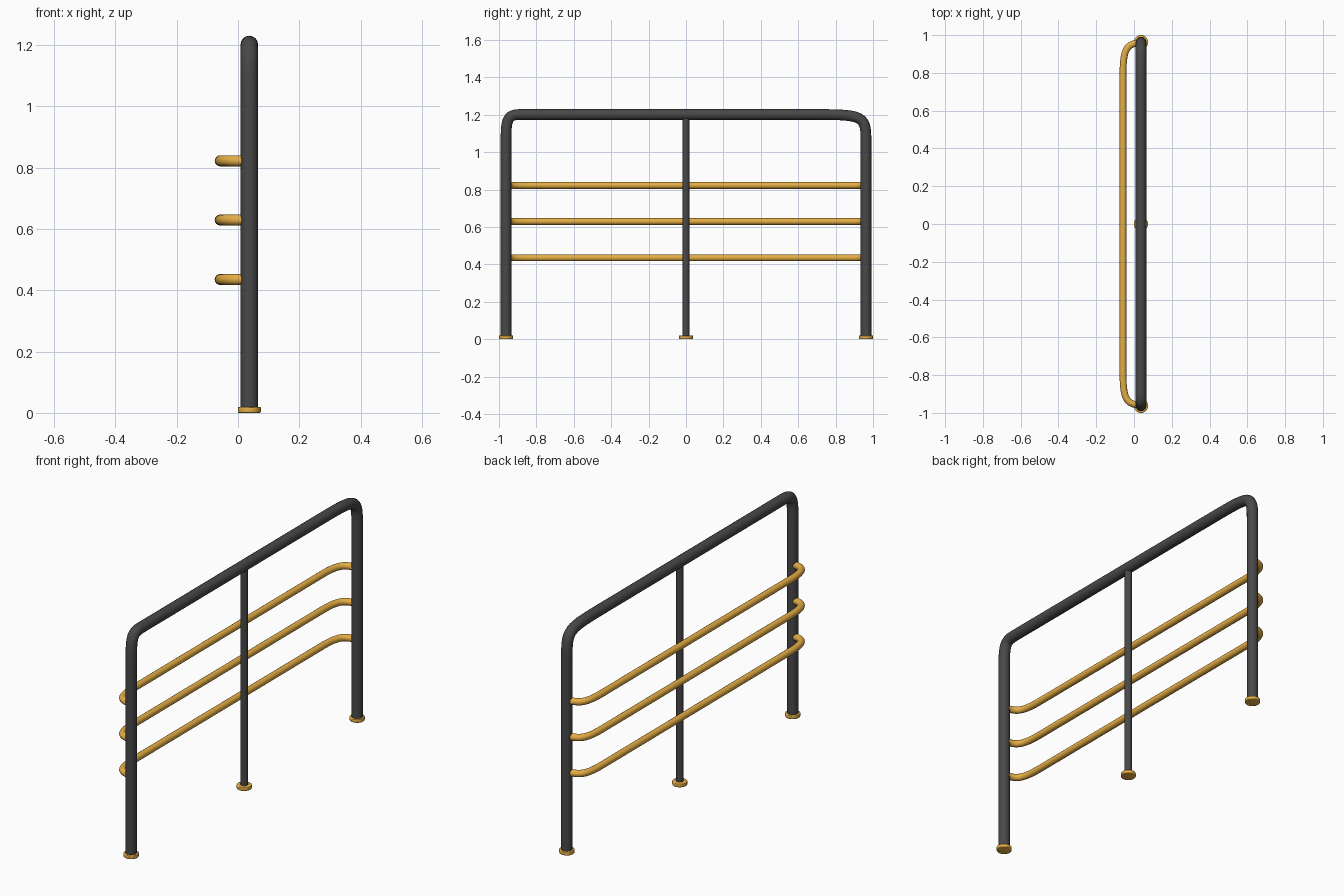
import bpy
from mathutils import Vector

if "Cube" in bpy.data.objects:
    bpy.data.objects.remove(bpy.data.objects["Cube"])


def material(name, color):
    m = bpy.data.materials.new(name)
    m.diffuse_color = color
    m.use_nodes = True
    m.node_tree.nodes["Principled BSDF"].inputs["Base Color"].default_value = m.diffuse_color
    return m


DARK = material("dark_metal", (0.065, 0.065, 0.065, 1))
GOLD = material("yellow_metal", (0.78, 0.42, 0.06, 1))
PX, PY = 0.037, 0.9625   # post position
TOP = 1.2015             # top tube axis height


def finish(ob, name, mat):
    ob.name = name
    ob.data.materials.clear()
    ob.data.materials.append(mat)
    bpy.ops.object.select_all(action='DESELECT')
    ob.select_set(True)
    bpy.context.view_layer.objects.active = ob
    bpy.ops.object.shade_smooth_by_angle()


def tube(name, points, radius, mat):
    """Bent tube; each point is (position, left handle, right handle)."""
    cu = bpy.data.curves.new(name, 'CURVE')
    cu.dimensions = '3D'
    cu.resolution_u = 14
    cu.bevel_depth = radius
    cu.bevel_resolution = 6
    cu.use_fill_caps = True
    sp = cu.splines.new('BEZIER')
    sp.bezier_points.add(len(points) - 1)
    for bp, (co, left, right) in zip(sp.bezier_points, points):
        bp.handle_left_type = bp.handle_right_type = 'FREE'
        bp.co, bp.handle_left, bp.handle_right = co, left, right
    ob = bpy.data.objects.new(name, cu)
    bpy.context.collection.objects.link(ob)
    bpy.ops.object.select_all(action='DESELECT')
    ob.select_set(True)
    bpy.context.view_layer.objects.active = ob
    bpy.ops.object.convert(target='MESH')
    finish(bpy.context.object, name, mat)


def cylinder(name, loc, radius, depth, mat, bevel=0):
    bpy.ops.mesh.primitive_cylinder_add(vertices=32, radius=radius, depth=depth, location=loc)
    ob = bpy.context.object
    if bevel:
        mod = ob.modifiers.new("rounded_rim", 'BEVEL')
        mod.width, mod.segments = bevel, 3
        bpy.ops.object.modifier_apply(modifier=mod.name)
    finish(ob, name, mat)


def P(y, z):
    return Vector((PX, y, z))


# Main hoop: two posts and top tube, with a tight bend and a longer bend
tube("main_hoop", [
    (P(-PY, 0.01), P(-PY, 0.0), P(-PY, 0.4)),
    (P(-PY, 1.06), P(-PY, 0.7), P(-PY, 1.185)),
    (P(-0.88, TOP), P(-0.952, TOP), P(-0.4, TOP)),
    (P(0.66, TOP), P(0.2, TOP), P(0.955, TOP)),
    (P(PY, 1.05), P(PY, 1.2), P(PY, 0.7)),
    (P(PY, 0.01), P(PY, 0.4), P(PY, 0.0)),
], 0.0285, DARK)

# Centre post
cylinder("centre_post", (PX, 0, 0.605), 0.018, 1.19, DARK)

# Feet
for name, y in (("left", -PY), ("centre", 0), ("right", PY)):
    cylinder(name + "_foot", (PX, y, 0.01), 0.0375, 0.02, GOLD, 0.004)

# Side rails, bent back into the posts at both ends
RX, RY = -0.058, 0.958
for i, z in enumerate((0.435, 0.629, 0.822)):
    half = [((PX, RY, z), (PX, RY, z), (-0.035, RY, z)),
            ((RX, 0.80, z), (RX, 0.93, z), (RX, 0.4, z))]
    flip = lambda p: (p[0], -p[1], p[2])
    other = [(flip(c), flip(r), flip(l)) for c, l, r in reversed(half)]
    tube(f"rail_{i + 1}", half + other, 0.018, GOLD)
